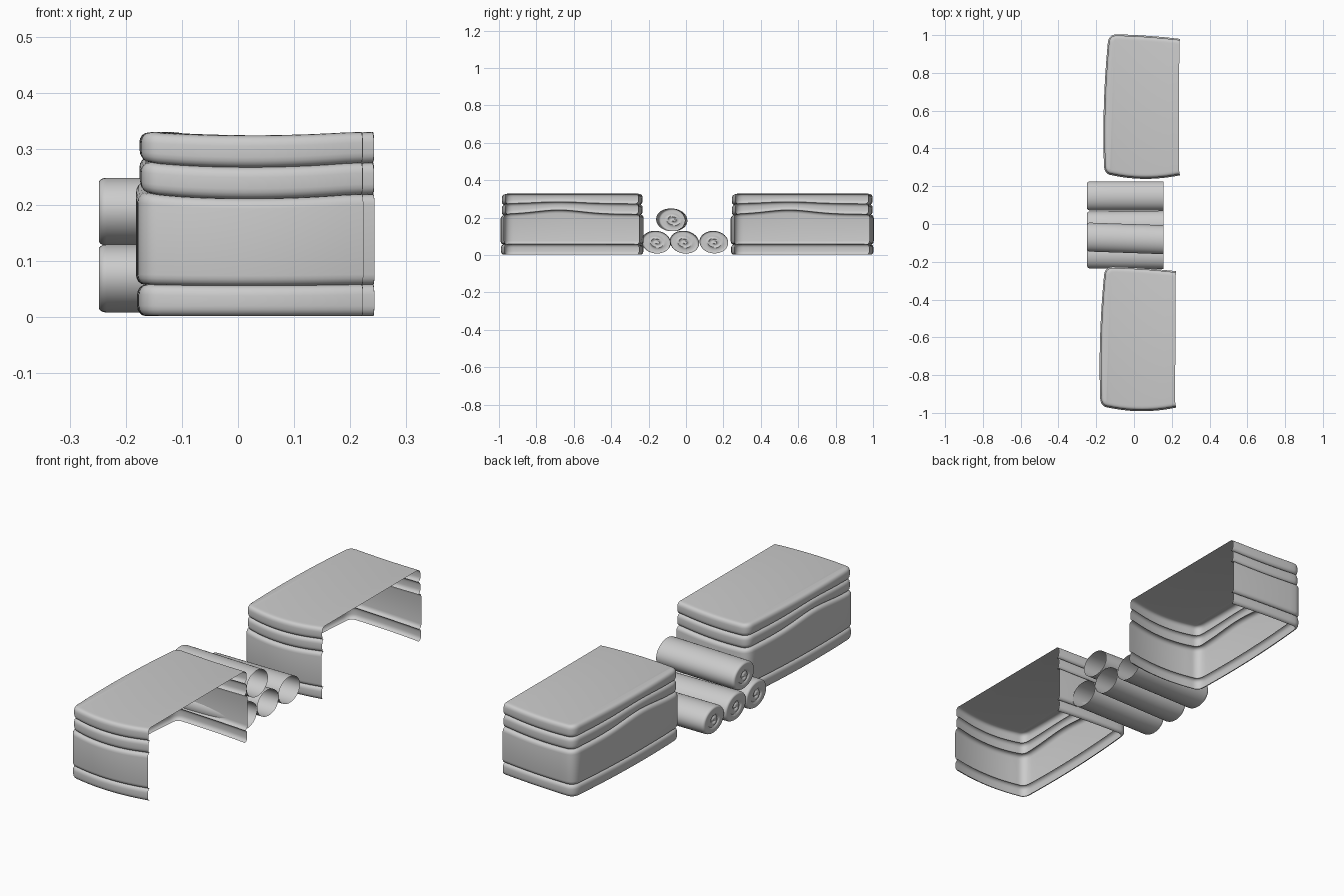
import bpy, bmesh, math
from mathutils import Vector

if "Cube" in bpy.data.objects:
    bpy.data.objects.remove(bpy.data.objects["Cube"])


def finish(name, bm, angle):
    bmesh.ops.recalc_face_normals(bm, faces=bm.faces)
    me = bpy.data.meshes.new(name)
    bm.to_mesh(me)
    bm.free()
    ob = bpy.data.objects.new(name, me)
    bpy.context.collection.objects.link(ob)
    bpy.ops.object.select_all(action='DESELECT')
    ob.select_set(True)
    bpy.context.view_layer.objects.active = ob
    bpy.ops.object.shade_smooth_by_angle(angle=math.radians(angle))
    return ob


def quad_curve(a, b, c, n):
    """Points of a quadratic bezier a-b-c, including both ends."""
    return [a * (1 - t) ** 2 + b * 2 * t * (1 - t) + c * t * t
            for t in (i / n for i in range(n + 1))]


# plan outline: front end, left side, rear end (the right side stays open)
def outline():
    A, B = Vector((-0.175, -0.967)), Vector((-0.155, -0.231))
    a0, a1 = A + Vector((0.04, -0.003)), A + Vector((-0.002, 0.045))
    b0, b1 = B + Vector((-0.002, -0.045)), B + Vector((0.04, 0.003))
    front = quad_curve(Vector((0.223, -0.97)), Vector((0.04, -1.008)), a0, 12)
    side = quad_curve(a1, Vector((-0.188, -0.60)), b0, 20)
    rear = quad_curve(b1, Vector((0.05, -0.232)), Vector((0.223, -0.252)), 12)
    return (front[:-1] + quad_curve(a0, A, a1, 8)[:-1] + side[:-1]
            + quad_curve(b0, B, b1, 8)[:-1] + rear)


def seam_height(level, p):
    """Wavy height of layer boundary number level at plan point p."""
    base = (0.002, 0.056, 0.211, 0.267, 0.323)[level]
    sag = (0.0, 0.002, 0.008, 0.008, 0.006)[level]
    bump = (0.0, 0.0, 0.022, 0.010, 0.0)[level]
    z = base + sag * min(1.0, ((p.x - 0.02) / 0.19) ** 2)
    w = max(0.0, min(1.0, (-0.10 - p.x) / 0.05))
    return z + w * bump * math.exp(-((p.y + 0.68) / 0.17) ** 2)


# stacked layers: rounded edge profile swept along the outline, flat top
def folded_stack(name, dx, dy):
    path = outline()
    n = len(path)
    bulge = (0.0, 0.002, -0.004, -0.004)
    bm = bmesh.new()
    rows = []
    for i, p in enumerate(path):
        t = (path[min(i + 1, n - 1)] - path[max(i - 1, 0)]).normalized()
        out = Vector((-t.y, t.x))
        prof = []
        for lv in range(4):
            z0, z1 = seam_height(lv, p), seam_height(lv + 1, p)
            r = min(0.018, (z1 - z0) * 0.4)
            lower, upper = [], []
            for k in range(5):
                a = math.pi / 2 * k / 4
                lower.append((bulge[lv] - 0.015 * (1 - math.sin(a)), z0 + r * (1 - math.cos(a))))
                upper.append((bulge[lv] - 0.015 * (1 - math.cos(a)), z1 - r * (1 - math.sin(a))))
            prof += lower + upper
        prof.append((-0.028, seam_height(4, p) + 0.001))
        rows.append([bm.verts.new((p.x + out.x * o + dx, p.y + out.y * o + dy, z))
                     for o, z in prof])
    for a, b in zip(rows, rows[1:]):
        for k in range(len(a) - 1):
            bm.faces.new((a[k], b[k], b[k + 1], a[k + 1]))
    # top sheet joins the front half of the rim to the rear half
    rim = [r[-1] for r in rows]
    for i in range((n - 1) // 2):
        j = n - 1 - i
        loop = list(dict.fromkeys((rim[i], rim[i + 1], rim[j - 1], rim[j])))
        bm.faces.new(loop)
    bmesh.ops.remove_doubles(bm, verts=bm.verts, dist=0.0002)
    return finish(name, bm, 50)


# rolled bundle: oval tube, closed at the left with a spiral dimple, open at right
def roll(name, y, z, skew, tilt):
    seg, x0, x1 = 40, -0.248, 0.156
    stations = [(x1, 1.0), (0.02, 1.0), (-0.11, 1.0)]
    for k in range(6):
        a = math.pi / 2 * k / 5
        stations.append((x0 + 0.014 * (1 - math.sin(a)), 0.86 + 0.14 * math.cos(a)))
    stations += [(x0, f) for f in (0.78, 0.7, 0.6, 0.52, 0.44, 0.36, 0.28, 0.2, 0.12)]
    bm = bmesh.new()
    rings = []
    for x, f in stations:
        ring = []
        for s in range(seg):
            a = math.tau * s / seg
            u, v = 0.077 * f * math.cos(a), 0.060 * f * math.sin(a)
            d = 0.0
            if f < 0.65:
                phase = (f * 2.6 - a / math.tau) % 1.0
                d = 0.008 * math.exp(-((phase - 0.5) / 0.18) ** 2) * min(1, (0.68 - f) * 4)
            yy = y + u * math.cos(tilt) - v * math.sin(tilt) + skew * (x + 0.046) / 0.4
            zz = z + u * math.sin(tilt) + v * math.cos(tilt)
            ring.append(bm.verts.new((x + d, yy, zz)))
        rings.append(ring)
    for a, b in zip(rings, rings[1:]):
        for s in range(seg):
            e = (s + 1) % seg
            bm.faces.new((a[s], a[e], b[e], b[s]))
    bm.faces.new(rings[-1])
    return finish(name, bm, 50)


folded_stack("front_folded_stack", 0.0, 0.0)
folded_stack("rear_folded_stack", 0.02, 1.23)

for label, y, z, skew, tilt in (("roll_front", -0.16, 0.069, -0.004, -0.15),
                                ("roll_middle", -0.008, 0.069, 0.004, -0.2),
                                ("roll_rear", 0.149, 0.069, 0.0, -0.1),
                                ("roll_top", -0.076, 0.188, -0.014, -0.12)):
    roll(label, y, z, skew, tilt)
